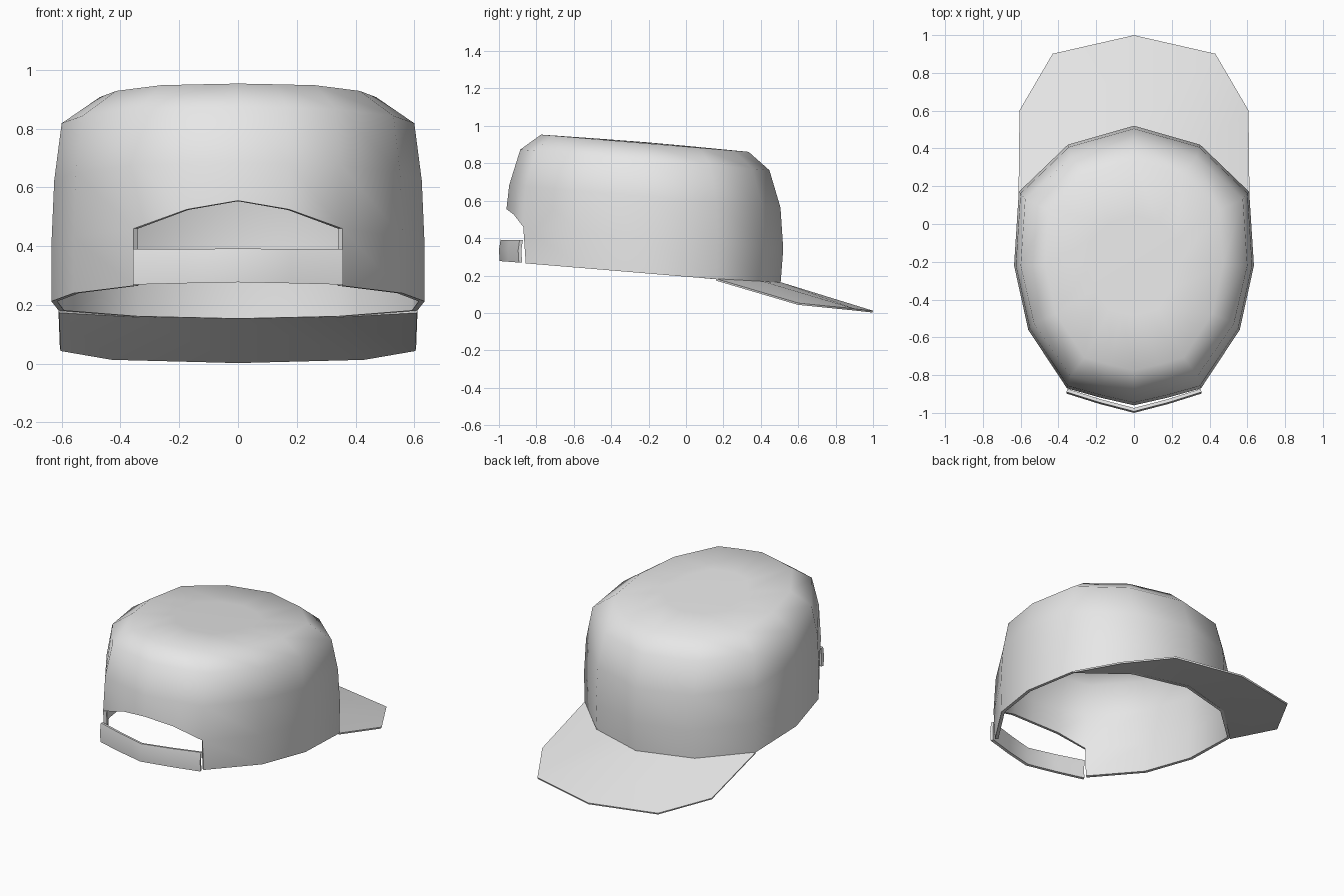
import bpy
import bmesh
import math

cube = bpy.data.objects.get("Cube")
if cube:
    bpy.data.objects.remove(cube, do_unlink=True)

fabric = bpy.data.materials.new("light_grey_fabric")
fabric.use_nodes = True
fabric.diffuse_color = (0.8, 0.8, 0.8, 1)
fabric.node_tree.nodes["Principled BSDF"].inputs["Base Color"].default_value = (0.8, 0.8, 0.8, 1)

TILT = -0.083   # the whole cap leans down towards the brim
MID_Y = -0.22


def finish(bm, name, thickness, offset):
    """Turn a sheet into a thin, smooth-shaded solid."""
    bmesh.ops.recalc_face_normals(bm, faces=bm.faces)
    mesh = bpy.data.meshes.new(name)
    bm.to_mesh(mesh)
    bm.free()
    mesh.materials.append(fabric)
    obj = bpy.data.objects.new(name, mesh)
    bpy.context.collection.objects.link(obj)
    bpy.ops.object.select_all(action='DESELECT')
    obj.select_set(True)
    bpy.context.view_layer.objects.active = obj
    mod = obj.modifiers.new("Thickness", 'SOLIDIFY')
    mod.thickness = thickness
    mod.offset = offset
    bpy.ops.object.modifier_apply(modifier=mod.name)
    bpy.ops.object.shade_smooth_by_angle(angle=math.radians(62))
    return obj


def mirrored(points):
    """Extend a half row that starts on the centre line to both sides."""
    return [(-x, y, z) for x, y, z in reversed(points[1:])] + points


def sheet(rows, name, thickness):
    bm = bmesh.new()
    grid = [[bm.verts.new(p) for p in row] for row in rows]
    for a, b in zip(grid, grid[1:]):
        for i in range(len(a) - 1):
            bm.faces.new((a[i], a[i + 1], b[i + 1], b[i]))
    return finish(bm, name, thickness, 0)


# Crown: one half outline, from the brim side round to the strap side
half = [(0, 0.52), (0.35, 0.42), (0.61, 0.17), (0.635, -0.22),
        (0.56, -0.56), (0.355, -0.87), (0.175, -0.92), (0, -0.96)]
outline = half + [(-x, y) for x, y in reversed(half[1:-1])]
count = len(outline)
# Levels: width scale, depth scale, height on the tilted axis
levels = [(1, 0.98, 0.194), (1, 1, 0.385), (0.985, 0.98, 0.605),
          (0.945, 0.9, 0.8), (0.74, 0.75, 0.889), (0.36, 0.36, 0.893)]
arch = {5: 0.46, 6: 0.525, 7: 0.555, 8: 0.525, 9: 0.46}

bm = bmesh.new()
rings = []
for level, (sx, sy, height) in enumerate(levels):
    ring = []
    for i, (x, y) in enumerate(outline):
        y = MID_Y + (y - MID_Y) * sy
        z = height + TILT * y
        if level == 1:
            z = arch.get(i, z)
        ring.append(bm.verts.new((x * sx, y, z)))
    rings.append(ring)
for level, (a, b) in enumerate(zip(rings, rings[1:])):
    for i in range(count):
        if level == 0 and 5 <= i <= 8:
            continue    # arched opening above the strap
        j = (i + 1) % count
        bm.faces.new((a[i], a[j], b[j], b[i]))
centre = bm.verts.new((0, MID_Y, 0.895 + TILT * MID_Y))
for i in range(count):
    bm.faces.new((rings[-1][i], rings[-1][(i + 1) % count], centre))
bmesh.ops.delete(bm, geom=[v for v in bm.verts if not v.link_faces], context='VERTS')
finish(bm, "crown", 0.02, -1)

# Brim: curved sheet, lower at its sides than along its middle
inner = [(0, 0.51, 0.158), (0.35, 0.41, 0.164), (0.61, 0.16, 0.178)]
outer = [(0, 0.998, 0.007), (0.43, 0.9, 0.018), (0.605, 0.6, 0.048)]
sheet([mirrored(inner), mirrored(outer)], "brim", 0.01)

# Strap across the opening
plan = [(0, -0.987), (0.18, -0.94), (0.355, -0.885)]
rows = [[(x, y + shift, z + 0.08 * (y + 0.987) * lean) for x, y in plan]
        for shift, z, lean in ((0, 0.278, -1), (-0.004, 0.335, 0), (0.004, 0.39, 0))]
sheet([mirrored(row) for row in rows], "strap", 0.018)
